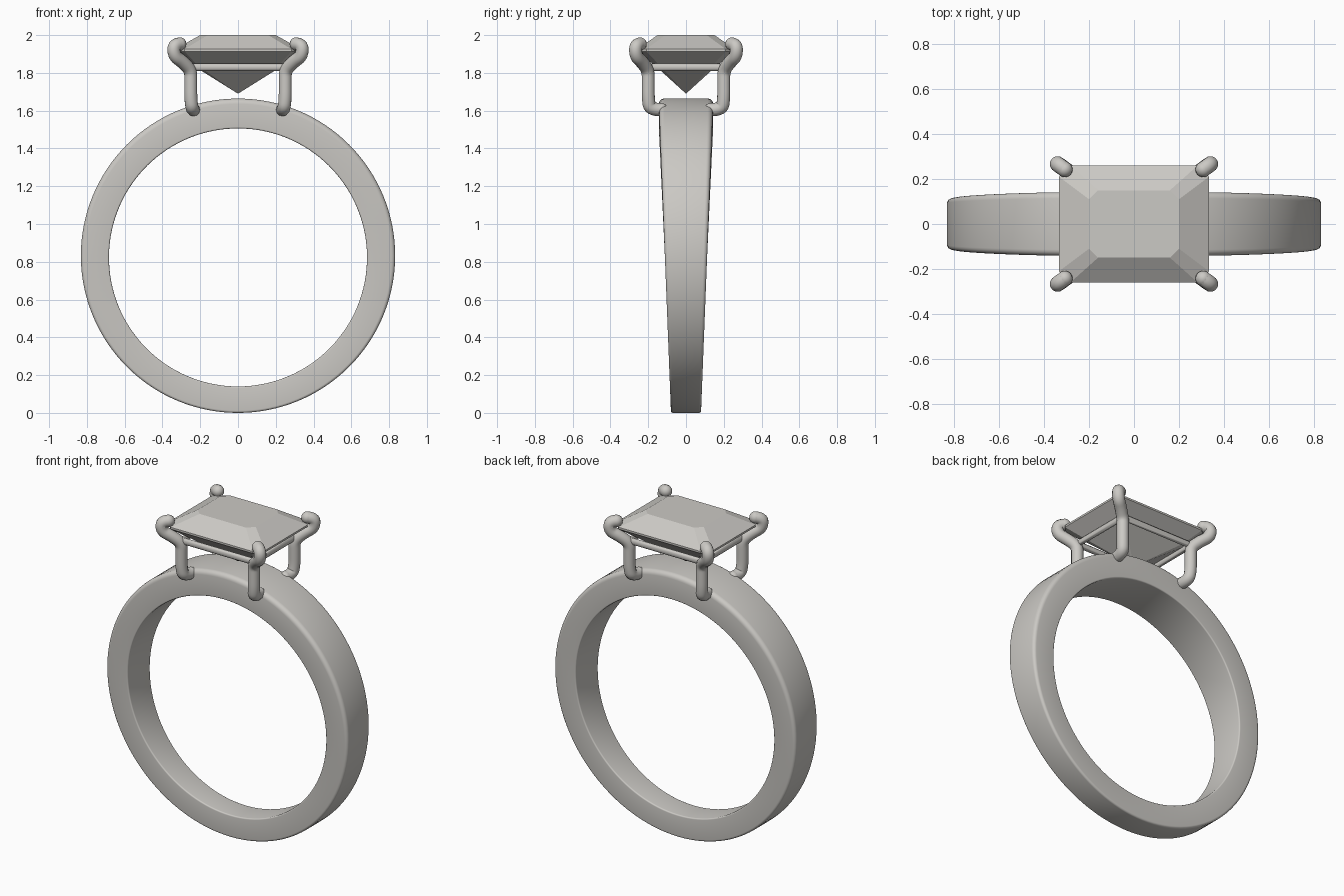
import bpy, bmesh
from math import sin, cos, pi, radians
from mathutils import Matrix

cube = bpy.data.objects.get("Cube")
if cube:
    bpy.data.objects.remove(cube, do_unlink=True)

metal = bpy.data.materials.new("warm_grey")
metal.use_nodes = True
metal.diffuse_color = (0.6, 0.585, 0.555, 1)
metal.node_tree.nodes["Principled BSDF"].inputs["Base Color"].default_value = metal.diffuse_color


def make_object(name, bm, smooth_angle=None):
    bmesh.ops.recalc_face_normals(bm, faces=bm.faces)
    mesh = bpy.data.meshes.new(name)
    bm.to_mesh(mesh)
    bm.free()
    mesh.materials.append(metal)
    obj = bpy.data.objects.new(name, mesh)
    bpy.context.collection.objects.link(obj)
    if smooth_angle:
        bpy.ops.object.select_all(action='DESELECT')
        obj.select_set(True)
        bpy.context.view_layer.objects.active = obj
        bpy.ops.object.shade_smooth_by_angle(angle=radians(smooth_angle))
    return obj


def bridge(bm, a, b):
    for i in range(len(a)):
        j = (i + 1) % len(a)
        bm.faces.new((a[i], a[j], b[j], b[i]))


def tube(name, points, radius, cyclic=False):
    """Round wire along a softened path, with ball ends when open."""
    curve = bpy.data.curves.new(name + "_path", 'CURVE')
    curve.dimensions = '3D'
    curve.bevel_depth = radius
    curve.bevel_resolution = 4
    spline = curve.splines.new('POLY' if cyclic else 'NURBS')
    spline.points.add(len(points) - 1)
    for p, co in zip(spline.points, points):
        p.co = (*co, 1)
    spline.use_cyclic_u = cyclic
    if not cyclic:
        spline.order_u = 3
        spline.use_endpoint_u = True
        spline.resolution_u = 6
    path = bpy.data.objects.new(name + "_path", curve)
    bpy.context.collection.objects.link(path)
    bpy.context.view_layer.update()
    graph = bpy.context.evaluated_depsgraph_get()
    mesh = bpy.data.meshes.new_from_object(path.evaluated_get(graph))
    bm = bmesh.new()
    bm.from_mesh(mesh)
    bpy.data.objects.remove(path)
    bpy.data.meshes.remove(mesh)
    if not cyclic:
        for end in (points[0], points[-1]):
            bmesh.ops.create_uvsphere(bm, u_segments=16, v_segments=10, radius=radius,
                                      matrix=Matrix.Translation(end))
    return make_object(name, bm, 60)


# Band: rounded section swept round, wider and thicker towards the top
OUTER, INNER = 0.832, 0.683
bm = bmesh.new()
rings = []
for i in range(128):
    a = 2 * pi * i / 128
    height = OUTER + OUTER * sin(a)
    half = 0.08 + 0.0385 * height
    soft = 0.012 + 0.01 * height
    inner = INNER - 0.009 * sin(a)
    section = []
    for side, edge, rad, start in ((1, OUTER, soft, 0), (-1, OUTER, soft, 90),
                                   (-1, inner, 0.008, 180), (1, inner, 0.008, 270)):
        inward = -1 if edge == OUTER else 1
        for k in range(6):
            t = radians(start + 18 * k)
            # start angle measured from the side direction towards the outside
            y = side * (half - rad) + rad * cos(t)
            r = edge + inward * rad + rad * sin(t)
            section.append(bm.verts.new((r * cos(a), y, OUTER + r * sin(a))))
    rings.append(section)
for i, section in enumerate(rings):
    bridge(bm, section, rings[(i + 1) % len(rings)])
make_object("band", bm, 40)

# Gem: stacked clipped rectangles closing to a point
bm = bmesh.new()
levels = []
for hx, hy, cut, z in ((0.2, 0.15, 0.04, 2.0), (0.333, 0.26, 0.05, 1.926),
                       (0.333, 0.26, 0.05, 1.914), (0.24, 0.165, 0.025, 1.84)):
    outline = [(hx, hy - cut), (hx - cut, hy), (cut - hx, hy), (-hx, hy - cut),
               (-hx, cut - hy), (cut - hx, -hy), (hx - cut, -hy), (hx, cut - hy)]
    levels.append([bm.verts.new((x, y, z)) for x, y in outline])
bm.faces.new(levels[0])
for upper, lower in zip(levels, levels[1:]):
    bridge(bm, upper, lower)
tip = bm.verts.new((0, 0, 1.69))
for i in range(8):
    bm.faces.new((levels[-1][i], levels[-1][(i + 1) % 8], tip))
make_object("gem", bm)

# Four prongs, mirrored from one path
prong = ((0.235, 0.13, 1.605), (0.242, 0.19, 1.605), (0.25, 0.2, 1.66), (0.25, 0.2, 1.75),
         (0.25, 0.2, 1.815), (0.295, 0.235, 1.86), (0.338, 0.266, 1.89),
         (0.342, 0.268, 1.95), (0.308, 0.243, 1.953))
for sx, left_right in ((1, "left"), (-1, "right")):
    for sy, front_back in ((-1, "front"), (1, "back")):
        tube(f"prong_{front_back}_{left_right}",
             [(x * sx, y * sy, z) for x, y, z in prong], 0.035)

# Rail joining the prongs under the gem
tube("gallery_rail", [(sx * 0.25, sy * 0.2, 1.83)
                      for sx, sy in ((1, 1), (-1, 1), (-1, -1), (1, -1))], 0.02, cyclic=True)
